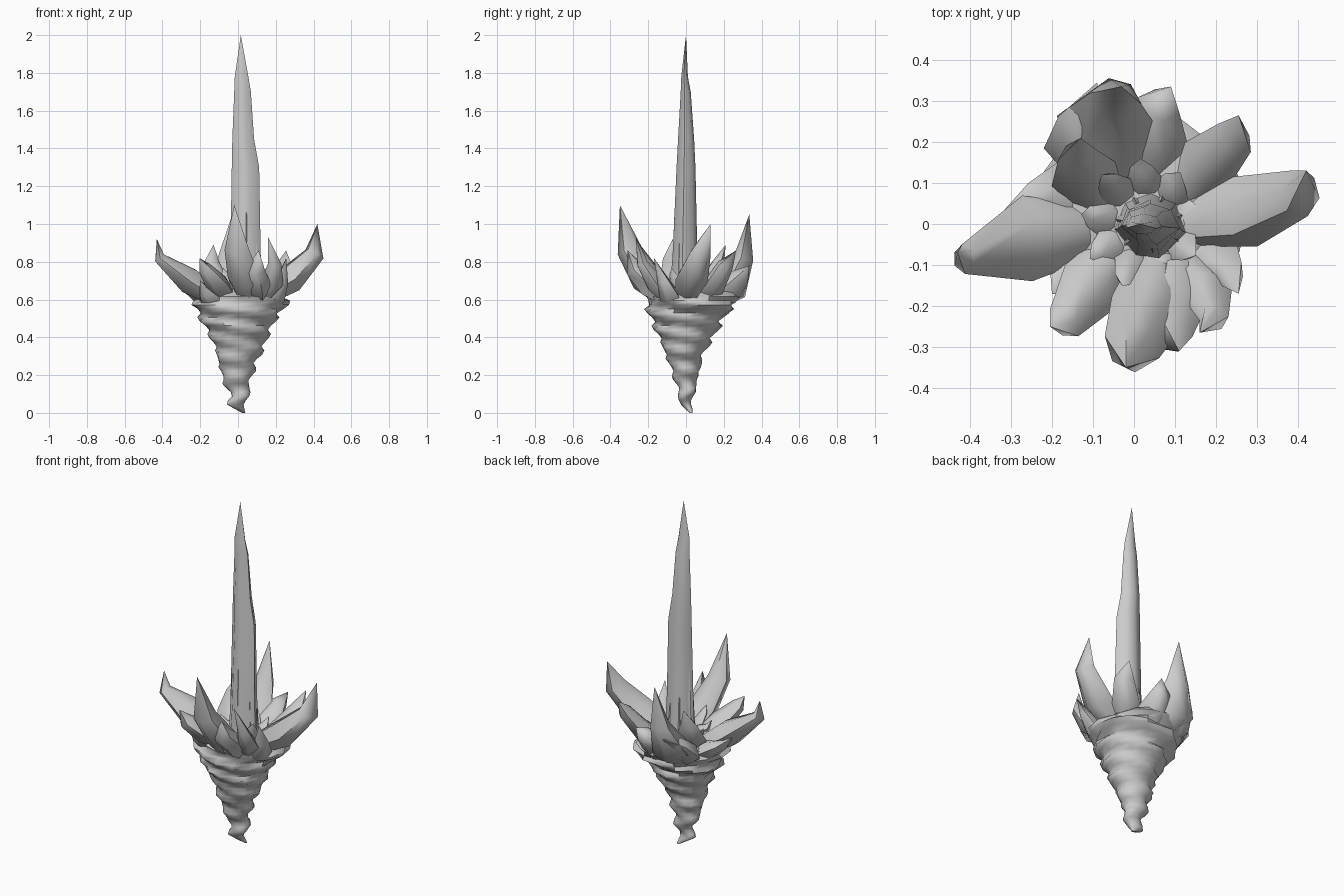
import bpy, bmesh, math, random
from mathutils import Vector

if "Cube" in bpy.data.objects:
    bpy.data.objects.remove(bpy.data.objects["Cube"])

random.seed(4)


def loft(name, rings, tip=None):
    """Skin equal-length rings of points, cap the start, end in a point or cap."""
    bm = bmesh.new()
    loops = [[bm.verts.new(p) for p in r] for r in rings]
    n = len(loops[0])
    for a, b in zip(loops, loops[1:]):
        for i in range(n):
            j = (i + 1) % n
            bm.faces.new((a[i], a[j], b[j], b[i]))
    bm.faces.new(list(reversed(loops[0])))
    if tip is None:
        bm.faces.new(loops[-1])
    else:
        t = bm.verts.new(tip)
        for i in range(n):
            bm.faces.new((loops[-1][i], loops[-1][(i + 1) % n], t))
    bmesh.ops.recalc_face_normals(bm, faces=bm.faces)
    me = bpy.data.meshes.new(name)
    bm.to_mesh(me)
    bm.free()
    ob = bpy.data.objects.new(name, me)
    bpy.context.collection.objects.link(ob)
    return ob


def shard(name, base, mid, shoulder, tip, w, t, end=0.55):
    """Curved faceted crystal: w is half width sideways, t half thickness."""
    pts = [Vector(p) for p in (base, mid, shoulder, tip)]
    out = Vector((tip[0] - base[0], tip[1] - base[1], 0)).normalized()
    side = Vector((-out.y, out.x, 0))
    section = [(1, .1), (.35, .9), (-.5, .75), (-1, -.1), (-.45, -.9), (.4, -.8)]
    rings = []
    for i, k in enumerate((.65, 1, end)):
        d = (pts[i + 1] - pts[max(i - 1, 0)]).normalized()
        up = side.cross(d).normalized()
        rings.append([pts[i] + side * a * w * k + up * b * t * (k + .15)
                      for a, b in section])
    return loft(name, rings, pts[3])


# Twisted rock root: (z, left, right, front, back) extents
PROFILE = [(0.0, .02, .04, .02, .035), (.04, -.05, .035, -.03, .03),
           (.10, -.05, .06, -.04, .045), (.2, -.09, .075, -.07, .07),
           (.3, -.115, .12, -.11, .09), (.4, -.15, .165, -.15, .15),
           (.5, -.215, .21, -.195, .21), (.57, -.245, .27, -.225, .27),
           (.62, -.225, .26, -.205, .29), (.66, -.13, .16, -.12, .22)]


def extents(z):
    for a, b in zip(PROFILE, PROFILE[1:]):
        if z <= b[0]:
            f = (z - a[0]) / (b[0] - a[0])
            return [p + (q - p) * f for p, q in zip(a, b)][1:]
    return PROFILE[-1][1:]


rings = []
SEG, ROWS = 16, 30
for i in range(ROWS + 1):
    z = .66 * i / ROWS
    l, r, f, b = extents(z)
    wob = .016 * min(1, z / .08) * max(0, 1 - z / .5)
    ring = []
    for j in range(SEG):
        th = 2 * math.pi * j / SEG
        # ridge saw-tooth climbing around the root
        s = (z / .088 + 2 * j / SEG) % 1
        k = .85 + .2 * (s / .7 if s < .7 else (1 - s) / .3) + random.uniform(-.03, .03)
        ring.append(((l + r) / 2 + (r - l) / 2 * k * math.cos(th) + wob * math.cos(z * 55 - 5.5),
                     (f + b) / 2 + (b - f) / 2 * k * math.sin(th) + wob * .6 * math.sin(z * 55 - 5.5), z))
    rings.append(ring)
loft("rock_root", rings)

# Tall central spire: irregular seven-sided column with a drawn-out tip
spire = []
for z, x0, x1, y0, y1 in [(.58, -.05, .13, -.09, .08), (.85, -.04, .12, -.07, .06),
                          (1.3, -.033, .112, -.05, .05), (1.45, -.03, .085, -.042, .043),
                          (1.7, -.02, .068, -.028, .025), (1.78, -.017, .055, -.025, .01)]:
    spire.append([(x0 + (x1 - x0) * u, y0 + (y1 - y0) * v, z) for u, v in
                  [(0, .45), (.3, .05), (.62, 0), (1, .4), (.85, .85), (.5, 1), (.15, .85)]])
loft("central_spire", spire, (.015, 0, 2))

# Slivers fused to the spire
for i in range(7):
    a = i * 2 * math.pi / 7 + .3
    h = random.uniform(.9, 1.4)
    c, s = math.cos(a), math.sin(a)
    rr = [[(.04 + c * d + e * math.cos(q), s * d * .85 + e * math.sin(q), z)
           for q in (a, a + 1.6, a + 3.1, a + 4.7)]
          for d, e, z in ((.06, .03, .58), (.052, .018, .58 + (h - .58) * .6))]
    loft(f"spire_sliver_{i}", rr, (.04 + c * .045, s * .035, h))

# Large outward crystals
shard("right_crystal", (.12, .0, .61), (.27, .03, .70), (.405, .075, .84), (.42, .13, 1.0), .09, .075, .65)
shard("left_crystal", (-.12, -.02, .61), (-.26, -.035, .70), (-.415, -.085, .82), (-.43, -.07, .92), .105, .07, .35)
shard("front_crystal", (.06, -.09, .60), (.035, -.21, .71), (-.005, -.30, .86), (-.02, -.35, 1.1), .095, .075, .75)
shard("front_side_crystal", (.11, -.08, .60), (.105, -.19, .68), (.09, -.27, .76), (.11, -.31, .86), .075, .065, .7)
shard("back_crystal", (-.06, .1, .58), (-.06, .24, .67), (-.045, .305, .82), (-.03, .335, 1.05), .13, .085, .5)

# Medium crystals around the rim
shard("back_right_crystal", (.10, .06, .60), (.18, .15, .67), (.245, .21, .78), (.255, .265, .86), .075, .05, .7)
shard("front_left_crystal", (-.04, -.06, .60), (-.11, -.155, .68), (-.17, -.24, .76), (-.205, -.25, .82), .08, .055, .6)
shard("front_right_crystal", (.12, -.08, .59), (.175, -.16, .68), (.195, -.23, .79), (.16, -.265, .93), .065, .05)
shard("back_left_crystal", (-.06, .03, .60), (-.12, .12, .69), (-.14, .17, .79), (-.13, .21, .89), .085, .05)
shard("left_back_crystal", (-.12, .03, .58), (-.19, .06, .62), (-.26, .05, .66), (-.32, .03, .71), .09, .05)
shard("left_front_crystal", (-.10, -.06, .56), (-.14, -.09, .60), (-.17, -.14, .64), (-.20, -.17, .70), .09, .05)
shard("back_wide_crystal", (.02, .10, .56), (.05, .21, .64), (.06, .29, .72), (.09, .335, .78), .09, .07, .6)
shard("back_side_crystal", (-.09, .1, .56), (-.13, .18, .63), (-.13, .26, .71), (-.09, .345, .76), .09, .06, .6)
shard("right_front_crystal", (.12, -.06, .57), (.2, -.09, .62), (.235, -.12, .7), (.255, -.17, .82), .07, .05)

# Small inner crystals filling the crown
for i in range(9):
    a = i * 2 * math.pi / 9 + .2
    c, s = math.cos(a), math.sin(a)
    h = random.uniform(.7, .77)
    shard(f"inner_crystal_{i}", (.03 + .06 * c, .06 * s, .58), (.03 + .1 * c, .1 * s, .66),
          (.02 + .13 * c, .14 * s, h - .04), (.02 + .15 * c, .16 * s, h), .05, .025)

# Smooth facets, keep crisp creases
for ob in bpy.context.scene.objects:
    ob.select_set(True)
    bpy.context.view_layer.objects.active = ob
bpy.ops.object.shade_smooth_by_angle(angle=math.radians(60))
